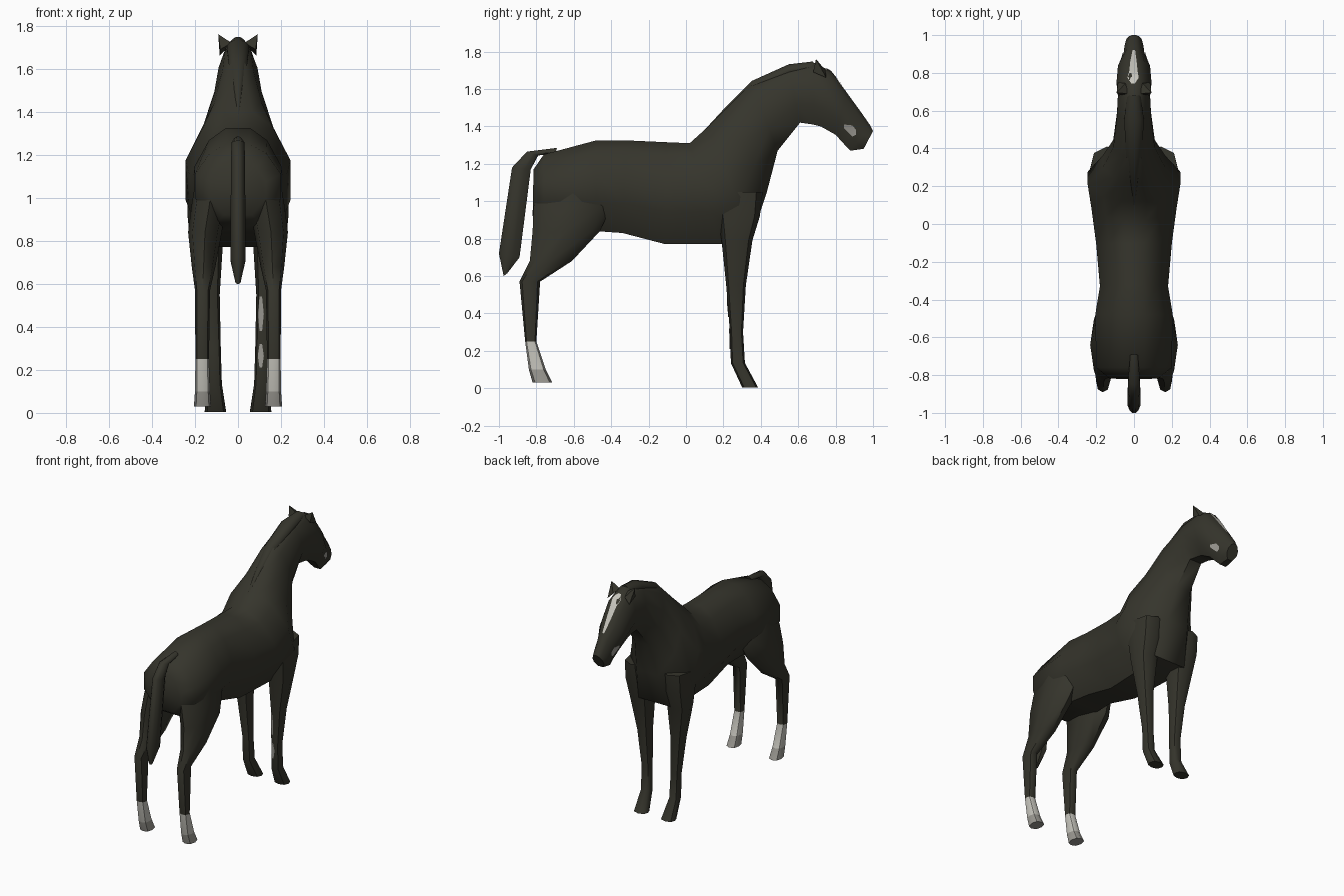
import bpy, bmesh, math
from mathutils import Vector
from mathutils.bvhtree import BVHTree

if "Cube" in bpy.data.objects:
    bpy.data.objects.remove(bpy.data.objects["Cube"])


def material(name, rgb):
    m = bpy.data.materials.new(name)
    m.diffuse_color = (*rgb, 1)
    m.use_nodes = True
    m.node_tree.nodes["Principled BSDF"].inputs["Base Color"].default_value = m.diffuse_color
    return m


COAT = material("dark_coat", (0.036, 0.035, 0.025))
WHITE = material("white_marking", (0.56, 0.55, 0.50))
GREY = material("grey_hoof", (0.33, 0.32, 0.29))


def finish(name, bm, mats, angle=50):
    me = bpy.data.meshes.new(name)
    bm.to_mesh(me)
    bm.free()
    ob = bpy.data.objects.new(name, me)
    bpy.context.collection.objects.link(ob)
    for m in mats:
        me.materials.append(m)
    bpy.ops.object.select_all(action='DESELECT')
    bpy.context.view_layer.objects.active = ob
    ob.select_set(True)
    bpy.ops.object.shade_smooth_by_angle(angle=math.radians(angle))
    return ob


def loft(name, rings, mats=(COAT,), rule=None):
    """Skin a list of closed rings and cap both ends."""
    bm = bmesh.new()
    vs = [[bm.verts.new(p) for p in r] for r in rings]
    n = len(vs[0])
    for a, b in zip(vs, vs[1:]):
        for i in range(n):
            j = (i + 1) % n
            bm.faces.new((a[i], a[j], b[j], b[i]))
    bm.faces.new(vs[0])
    bm.faces.new(vs[-1])
    bmesh.ops.recalc_face_normals(bm, faces=bm.faces)
    if rule:
        for f in bm.faces:
            f.material_index = rule(f.calc_center_median().z)
    return finish(name, bm, mats)


def section(yt, zt, yb, zb, w):
    """Rounded ten-sided ring from a top point to a bottom point, half width w."""
    shape = ((0, .27), (.12, .66), (.38, 1), (.68, 1), (1, .5))
    half = [(w * k, yt + (yb - yt) * t, zt + (zb - zt) * t) for t, k in shape]
    return half + [(-x, y, z) for x, y, z in reversed(half)]


def leg(name, side, rows, mats=(COAT,), rule=None):
    """Eight-sided leg from rows of height, back, front, inner, outer."""
    rings = []
    for z, y0, y1, x0, x1 in rows:
        ring = []
        for i in range(8):
            a = math.tau * i / 8
            k = 1.06 if i % 2 else 1
            ring.append((side * ((x0 + x1) / 2 + (x1 - x0) / 2 * k * math.sin(a)),
                         (y0 + y1) / 2 + (y1 - y0) / 2 * k * math.cos(a), z))
        rings.append(ring)
    return loft(name, rings, mats, rule)


# Torso, neck and head in one skin, rump to muzzle
body = loft("body", [section(*r) for r in (
    (-.815, 1.17, -.82, .92, .13),
    (-.76, 1.25, -.76, .88, .20),
    (-.48, 1.325, -.48, .84, .205),
    (-.32, 1.325, -.34, .83, .18),
    (-.10, 1.315, -.11, .77, .20),
    (.02, 1.31, .18, .77, .225),
    (.12, 1.40, .35, .80, .245),
    (.22, 1.50, .43, 1.04, .165),
    (.35, 1.63, .49, 1.27, .11),
    (.55, 1.72, .61, 1.42, .09),
    (.69, 1.74, .68, 1.41, .085),
    (.78, 1.69, .72, 1.40, .092),
    (.86, 1.58, .80, 1.355, .085),
    (.94, 1.47, .85, 1.30, .055),
    (.985, 1.405, .88, 1.27, .05),
    (1.0, 1.375, .95, 1.28, .04))])

# Mane lying along the crest
loft("mane", [section(y, z + .012, y + .012, z - .05, w)
              for y, z, w in ((.10, 1.37, .008), (.22, 1.50, .025), (.35, 1.63, .042),
                              (.55, 1.72, .052), (.68, 1.735, .035))])

# Tail
loft("tail", [section(*r) for r in (
    (-.69, 1.285, -.70, 1.25, .02),
    (-.85, 1.265, -.79, 1.245, .03),
    (-.93, 1.18, -.83, 1.17, .033),
    (-1.0, .72, -.89, .70, .035),
    (-.975, .60, -.955, .615, .012))])

HIND = ((1.12, -.78, -.42, .04, .19), (.97, -.815, -.40, .05, .215),
        (.84, -.82, -.46, .075, .232), (.68, -.835, -.61, .105, .215),
        (.57, -.89, -.78, .13, .20), (.25, -.86, -.80, .135, .198),
        (.10, -.84, -.75, .13, .20), (.03, -.82, -.715, .125, .205))
FORE = ((1.05, .14, .41, .05, .235), (.92, .17, .395, .055, .235),
        (.79, .19, .355, .07, .222), (.55, .215, .32, .085, .175),
        (.30, .235, .305, .08, .145), (.135, .24, .315, .075, .145),
        (.005, .30, .385, .055, .155))

fore_legs = {}
for side, label in ((1, "right"), (-1, "left")):
    # Hind leg with white sock and grey hoof
    leg(label + "_hind_leg", side, HIND, (COAT, WHITE, GREY),
        lambda z: 0 if z > .25 else 1 if z > .09 else 2)
    fore_legs[side] = leg(label + "_fore_leg", side, FORE)
    # Ear
    bm = bmesh.new()
    base = [bm.verts.new((side * x, y, z)) for x, y, z in
            ((.03, .69, 1.72), (.082, .68, 1.69), (.085, .75, 1.66), (.045, .745, 1.70))]
    tip = bm.verts.new((side * .092, .695, 1.76))
    bm.faces.new(base)
    for i in range(4):
        bm.faces.new((base[i], base[(i + 1) % 4], tip))
    bmesh.ops.recalc_face_normals(bm, faces=bm.faces)
    finish(label + "_ear", bm, (COAT,), 30)


def marking(name, target, rows, point, direction, mat):
    """Strip of rows (along, centre, half width) projected just above a surface."""
    me = target.data
    tree = BVHTree.FromPolygons([v.co for v in me.vertices],
                                [p.vertices for p in me.polygons])
    d = Vector(direction)
    bm = bmesh.new()
    grid = []
    for a, mid, h in rows:
        hits = [tree.ray_cast(Vector(point(a, mid + h * t)), d)[0] for t in (-1, 0, 1)]
        if None not in hits:
            grid.append([bm.verts.new(p - d * .005) for p in hits])
    for r, q in zip(grid, grid[1:]):
        for i in range(2):
            f = bm.faces.new((r[i], r[i + 1], q[i + 1], q[i]))
            f.normal_update()
            if f.normal.dot(d) > 0:
                f.normal_flip()
    finish(name, bm, (mat,))


# Face blaze
marking("face_blaze", body,
        ((.745, -.005, .01), (.775, -.005, .03), (.81, -.003, .022),
         (.86, -.003, .017), (.92, -.001, .007)),
        lambda a, b: (b, a, 3), (0, 0, -1), WHITE)

# Muzzle patches on both sides
for side, label in ((1, "right"), (-1, "left")):
    marking(label + "_muzzle_patch", body,
            ((.845, 1.40, .01), (.89, 1.375, .03), (.91, 1.368, .012)),
            lambda a, b: (side * 2, a, b), (-side, 0, 0), GREY)

# Pale streaks on the back of the right fore leg
for name, z0, z1 in (("lower_leg_streak", .21, .32), ("upper_leg_streak", .38, .54)):
    marking(name, fore_legs[1],
            [(z0 + (z1 - z0) * t, .106, .006 + .008 * math.sin(math.pi * t)) for t in (0, .5, 1)],
            lambda a, b: (b, -2, a), (0, 1, 0), GREY)
